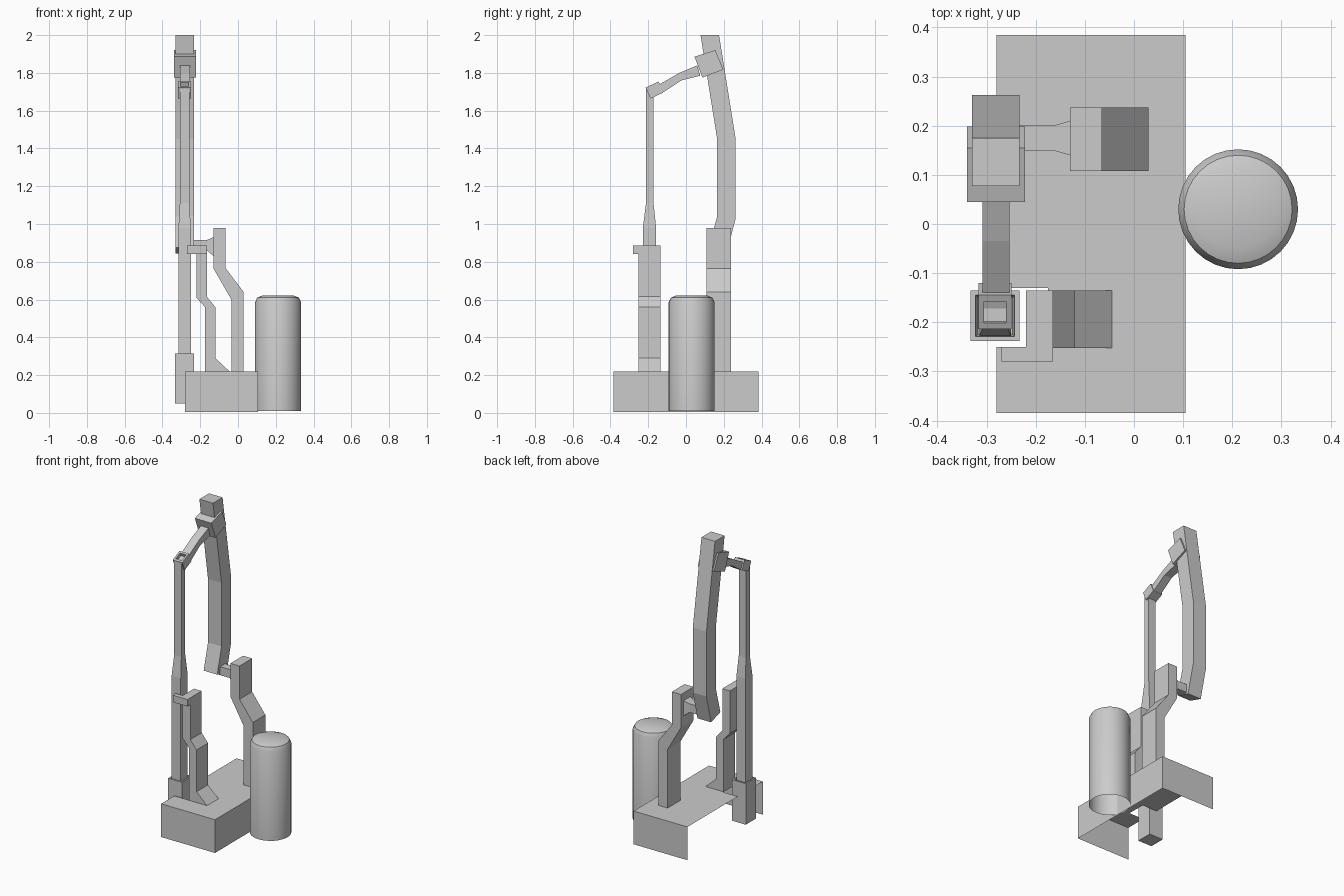
import bpy, bmesh, math
from mathutils import Vector

if "Cube" in bpy.data.objects:
    bpy.data.objects.remove(bpy.data.objects["Cube"])

grey = bpy.data.materials.new("plain grey")
grey.diffuse_color = (0.6, 0.6, 0.6, 1)
grey.use_nodes = True
grey.node_tree.nodes["Principled BSDF"].inputs["Base Color"].default_value = grey.diffuse_color


def finish(name, bm, recalc=True):
    if recalc:
        bmesh.ops.recalc_face_normals(bm, faces=bm.faces)
    me = bpy.data.meshes.new(name)
    bm.to_mesh(me)
    bm.free()
    me.materials.append(grey)
    ob = bpy.data.objects.new(name, me)
    bpy.context.collection.objects.link(ob)
    return ob


def loft(name, rings, caps=(True, True)):
    """Skin a list of equal-length point rings."""
    bm = bmesh.new()
    vs = [[bm.verts.new(p) for p in r] for r in rings]
    n = len(rings[0])
    for a, b in zip(vs, vs[1:]):
        for i in range(n):
            j = (i + 1) % n
            bm.faces.new((a[i], a[j], b[j], b[i]))
    if caps[0]:
        bm.faces.new(vs[0][::-1])
    if caps[1]:
        bm.faces.new(vs[-1])
    return finish(name, bm)


def rect(x0, x1, y0, y1, z):
    return [(x0, y0, z), (x1, y0, z), (x1, y1, z), (x0, y1, z)]


def bar_x(name, spine, y0, y1, caps=(True, True)):
    """Bent bar drawn in the front plane: (x_left, z_left, x_right, z_right)."""
    return loft(name, [[(a, y0, b), (c, y0, d), (c, y1, d), (a, y1, b)]
                       for a, b, c, d in spine], caps)


def bar_y(name, spine, x0, x1, caps=(True, True)):
    """Bent bar drawn in the side plane: (y_front, z_front, y_back, z_back)."""
    return loft(name, [[(x0, a, b), (x1, a, b), (x1, c, d), (x0, c, d)]
                       for a, b, c, d in spine], caps)


# Base tray: open underneath and on the left, with a notch beside the post
bm = bmesh.new()
X0, X1, Y, Z0, Z1 = -0.28, 0.105, 0.385, 0.005, 0.22
top = [(X0, -Y), (X1, -Y), (X1, Y), (X0, Y),
       (X0, -0.13), (-0.175, -0.13), (-0.175, -0.25), (X0, -0.25)]
bm.faces.new([bm.verts.new((x, y, Z1)) for x, y in top])
for a, b in zip(top[:3], top[1:4]):
    bm.faces.new([bm.verts.new(p) for p in
                  ((*a, Z0), (*b, Z0), (*b, Z1), (*a, Z1))])
bmesh.ops.remove_doubles(bm, verts=bm.verts, dist=1e-4)
finish("base_tray", bm, recalc=False)

# Front riser with its flared foot, and the bracket round the post
bar_x("front_riser", [(-0.175, 0.22, -0.045, 0.22), (-0.175, 0.29, -0.12, 0.29),
                      (-0.175, 0.56, -0.12, 0.56), (-0.22, 0.61, -0.165, 0.615),
                      (-0.22, 0.885, -0.165, 0.885)], -0.252, -0.135, (False, True))
loft("post_bracket", [rect(-0.27, -0.165, -0.28, -0.25, z) for z in (0.84, 0.885)])

# Back riser and the short link to the tall arm
bar_x("back_riser", [(-0.035, 0.22, 0.03, 0.22), (-0.035, 0.60, 0.03, 0.64),
                     (-0.13, 0.765, -0.065, 0.765), (-0.13, 0.98, -0.065, 0.98)],
      0.108, 0.237, (False, True))
loft("arm_link", [[(x, y0, z0), (x, y1, z0), (x, y1, z1), (x, y0, z1)]
                  for x, y0, y1, z0, z1 in ((-0.24, 0.15, 0.2, 0.86, 0.915),
                                            (-0.165, 0.15, 0.2, 0.86, 0.915),
                                            (-0.13, 0.14, 0.21, 0.83, 0.93))])

# Tall bent arm and the collar around it
bar_y("tall_arm", [(0.12, 0.875, 0.215, 0.845), (0.165, 1.04, 0.263, 1.03),
                   (0.165, 1.45, 0.263, 1.45), (0.077, 2.0, 0.175, 2.0)],
      -0.33, -0.233)
bar_y("arm_collar", [(0.087, 1.775, 0.198, 1.818), (0.045, 1.886, 0.155, 1.92)],
      -0.34, -0.222)

# Sloping forearm and hollow joint at the top of the post
bar_y("forearm", [(0.06, 1.84, 0.075, 1.785), (-0.035, 1.80, -0.025, 1.76),
                  (-0.14, 1.74, -0.12, 1.697)], -0.308, -0.253)


def cup(name, rings):
    """Box whose top has a rim and a recess."""
    return loft(name, rings)


lo = [(-0.188, 1.664), (-0.12, 1.696)]
hi = [(-0.214, 1.722), (-0.145, 1.754)]


def joint_ring(t, inset):
    a, b = [Vector(l).lerp(Vector(h), t) for l, h in zip(lo, hi)]
    a, b = a.lerp(b, inset), b.lerp(a, inset)
    x0, x1 = -0.317 + inset * 0.067, -0.249 - inset * 0.067
    return [(x0, *a), (x1, *a), (x1, *b), (x0, *b)]


cup("post_joint", [joint_ring(0, 0), joint_ring(1, 0),
                   joint_ring(1, 0.18), joint_ring(0.65, 0.18)])

# Tapered post standing in a recessed socket
loft("post", [rect(-0.315, -0.25, -0.228, -0.158, 0.25),
              rect(-0.315, -0.25, -0.228, -0.158, 0.98),
              rect(-0.308, -0.257, -0.212, -0.172, 1.11),
              rect(-0.308, -0.257, -0.212, -0.172, 1.72)])
cup("post_socket", [rect(-0.333, -0.233, -0.238, -0.135, 0.05),
                    rect(-0.333, -0.233, -0.238, -0.135, 0.315),
                    rect(-0.323, -0.243, -0.229, -0.145, 0.315),
                    rect(-0.318, -0.247, -0.225, -0.15, 0.27)])

# Round tank with a softened top edge and an open underside
N = 32
tank = loft("tank", [[(0.212 + r * math.cos(i * math.tau / N),
                       0.03 + r * math.sin(i * math.tau / N), z) for i in range(N)]
                     for r, z in ((0.122, 0.01), (0.122, 0.585),
                                  (0.11, 0.61), (0.081, 0.622))], (False, True))
bpy.context.view_layer.objects.active = tank
tank.select_set(True)
bpy.ops.object.shade_smooth_by_angle(angle=math.radians(30))
